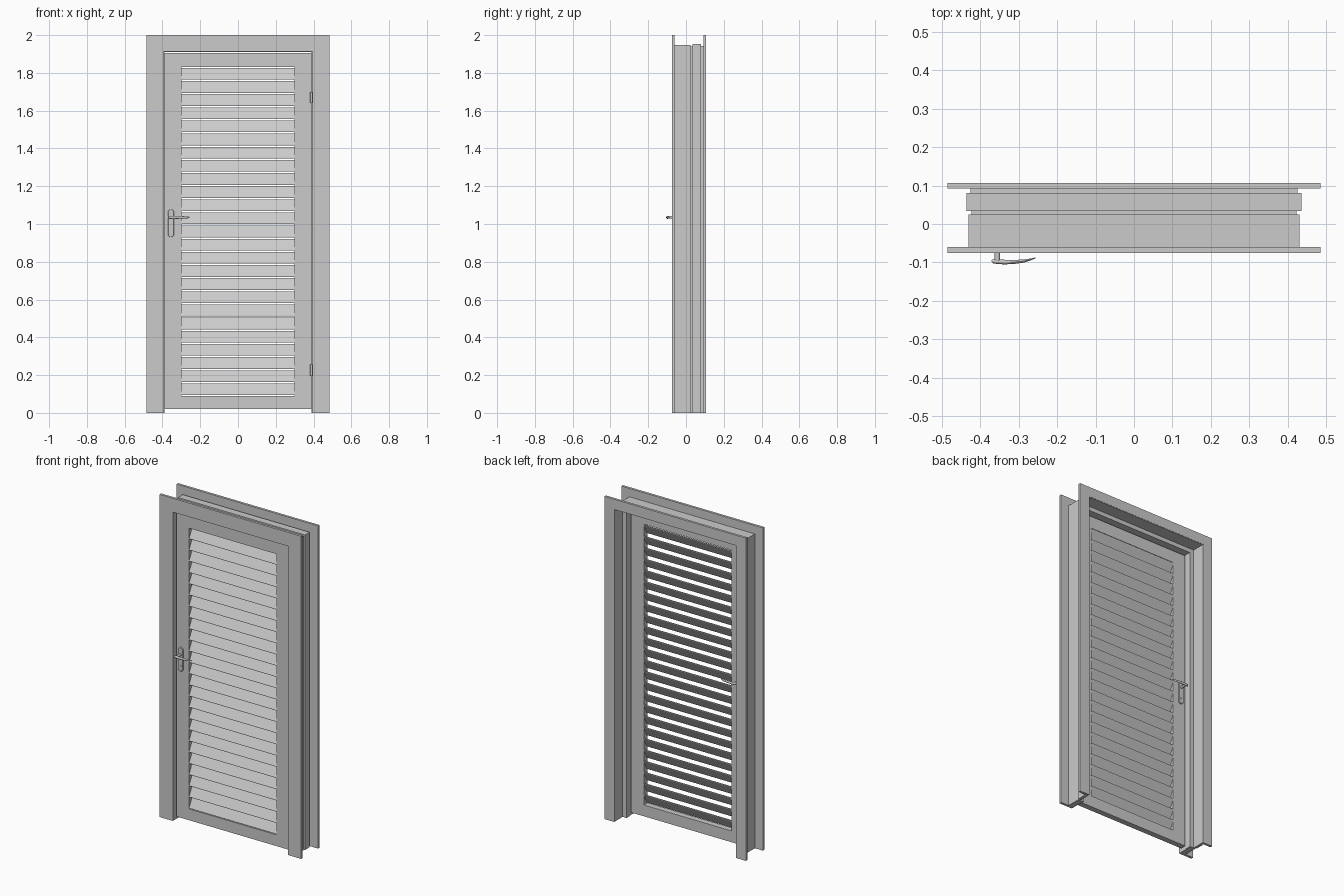
import bpy, bmesh, math

if "Cube" in bpy.data.objects:
    bpy.data.objects.remove(bpy.data.objects["Cube"])

HALF_W, TOP = 0.39, 1.91          # clear opening
LEAF_F, LEAF_B = -0.050, -0.015   # leaf front and back planes
LEAF_MID = (LEAF_F + LEAF_B) / 2


def finish(name, bm, smooth=False):
    bmesh.ops.recalc_face_normals(bm, faces=bm.faces[:])
    me = bpy.data.meshes.new(name)
    bm.to_mesh(me)
    bm.free()
    ob = bpy.data.objects.new(name, me)
    bpy.context.collection.objects.link(ob)
    if smooth:
        bpy.ops.object.select_all(action='DESELECT')
        ob.select_set(True)
        bpy.context.view_layer.objects.active = ob
        bpy.ops.object.shade_smooth_by_angle(angle=math.radians(40))
    return ob


def loft(name, rings, smooth=False):
    """Skin a list of equal-length closed rings and cap both ends."""
    bm = bmesh.new()
    vs = [[bm.verts.new(p) for p in r] for r in rings]
    n = len(rings[0])
    for a, b in zip(vs, vs[1:]):
        for i in range(n):
            j = (i + 1) % n
            bm.faces.new((a[i], a[j], b[j], b[i]))
    bm.faces.new(vs[0])
    bm.faces.new(vs[-1][::-1])
    return finish(name, bm, smooth)


def box(name, x0, x1, y0, y1, z0, z1):
    ring = lambda z: [(x0, y0, z), (x1, y0, z), (x1, y1, z), (x0, y1, z)]
    return loft(name, [ring(z0), ring(z1)])


def portal(name, profile):
    """Sweep an (offset from opening, y) profile up, across and down with mitres."""
    rings = []
    for s, up in ((-1, 0), (-1, 1), (1, 1), (1, 0)):
        rings.append([(s * (HALF_W + d), y, up * (TOP + 0.947 * d)) for d, y in profile])
    return loft(name, rings)


def mirror_y(ob):
    """Copy a part to the other side of the leaf."""
    me = ob.data.copy()
    for v in me.vertices:
        v.co.y = 2 * LEAF_MID - v.co.y
    me.flip_normals()
    cp = bpy.data.objects.new(ob.name.replace("front", "back"), me)
    bpy.context.collection.objects.link(cp)


# Casings on both wall faces
for name, y0, y1 in (("front_casing", -0.075, -0.060), ("back_casing", 0.092, 0.107)):
    portal(name, [(0.030, y0), (0.095, y0), (0.095, y1), (0.030, y1)])

# Stepped jamb between the casings
portal("jamb", [(0.004, -0.0745), (0.040, -0.0745), (0.040, 0.025), (0.032, 0.025),
                (0.032, 0.034), (0.045, 0.034), (0.045, 0.080), (0.035, 0.080),
                (0.035, 0.106), (0.027, 0.106), (0.027, 0.025), (0.000, 0.025),
                (0.000, -0.010), (0.004, -0.010)])

# Door leaf stiles and rails
for side, s in (("left", -1), ("right", 1)):
    a, b = sorted((s * 0.30, s * 0.388))
    box(side + "_stile", a, b, LEAF_F, LEAF_B, 0.02, 1.906)
box("bottom_rail", -0.30, 0.30, LEAF_F, LEAF_B, 0.02, 0.09)
box("top_rail", -0.30, 0.30, LEAF_F, LEAF_B, 1.83, 1.906)

# Sloping slats, low at the front and high at the back
COUNT = 25
pitch = (1.83 - 0.09) / COUNT
section = [(-0.050, 0.000), (-0.045, 0.000), (-0.013, 0.058), (-0.013, 0.062),
           (-0.018, 0.062), (-0.050, 0.004)]
slats = loft("slats", [[(x, y, 0.094 + z) for y, z in section] for x in (-0.302, 0.302)])
arr = slats.modifiers.new("repeat", 'ARRAY')
arr.count = COUNT
arr.use_relative_offset = False
arr.use_constant_offset = True
arr.constant_offset_displace = (0, 0, pitch)


def rod(name, x, z, r, y0, y1, n=16):
    ring = lambda y: [(x + r * math.cos(2 * math.pi * i / n), y,
                       z + r * math.sin(2 * math.pi * i / n)) for i in range(n)]
    return loft(name, [ring(y0), ring(y1)], True)


# Rounded handle plate
HX, HZ = -0.355, 1.035
arc = [(0.016 * math.cos(math.pi * i / 10), 0.016 * math.sin(math.pi * i / 10)) for i in range(11)]
outline = [(HX + x, 1.062 + z) for x, z in arc] + [(HX - x, 0.946 - z) for x, z in arc]
inner = [(HX + (x - HX) * 0.88, 1.004 + (z - 1.004) * 0.975) for x, z in outline]
handle = [loft("front_handle_plate", [[(x, LEAF_F, z) for x, z in outline],
                                      [(x, LEAF_F - 0.005, z) for x, z in outline],
                                      [(x, LEAF_F - 0.007, z) for x, z in inner]], True)]

# Spindle and lock cylinder
handle.append(rod("front_handle_spindle", HX, HZ, 0.007, LEAF_F, -0.097))
handle.append(rod("front_lock_cylinder", HX, 0.965, 0.006, LEAF_F, -0.060))

# Curved tapering lever: (x, y, half depth, half height)
path = [(-0.370, -0.095, 0.002, 0.004), (-0.366, -0.097, 0.005, 0.007),
        (-0.355, -0.098, 0.006, 0.008), (-0.335, -0.099, 0.006, 0.008),
        (-0.310, -0.0985, 0.005, 0.007), (-0.285, -0.096, 0.004, 0.006),
        (-0.268, -0.092, 0.0025, 0.005), (-0.256, -0.088, 0.001, 0.003)]
rings = [[(x, y + a * math.cos(math.pi * i / 6), HZ + b * math.sin(math.pi * i / 6))
          for i in range(12)] for x, y, a, b in path]
handle.append(loft("front_lever", rings, True))
for part in handle:
    mirror_y(part)

# Hinges: leaf plate and knuckle
for name, z in (("lower", 0.225), ("upper", 1.67)):
    box(name + "_hinge_plate", 0.378, 0.393, LEAF_F - 0.002, LEAF_F, z - 0.03, z + 0.03)
    n = 12
    ring = lambda h: [(0.388 + 0.006 * math.cos(2 * math.pi * i / n),
                       -0.054 + 0.006 * math.sin(2 * math.pi * i / n), h) for i in range(n)]
    loft(name + "_hinge_knuckle", [ring(z - 0.03), ring(z + 0.03)], True)
